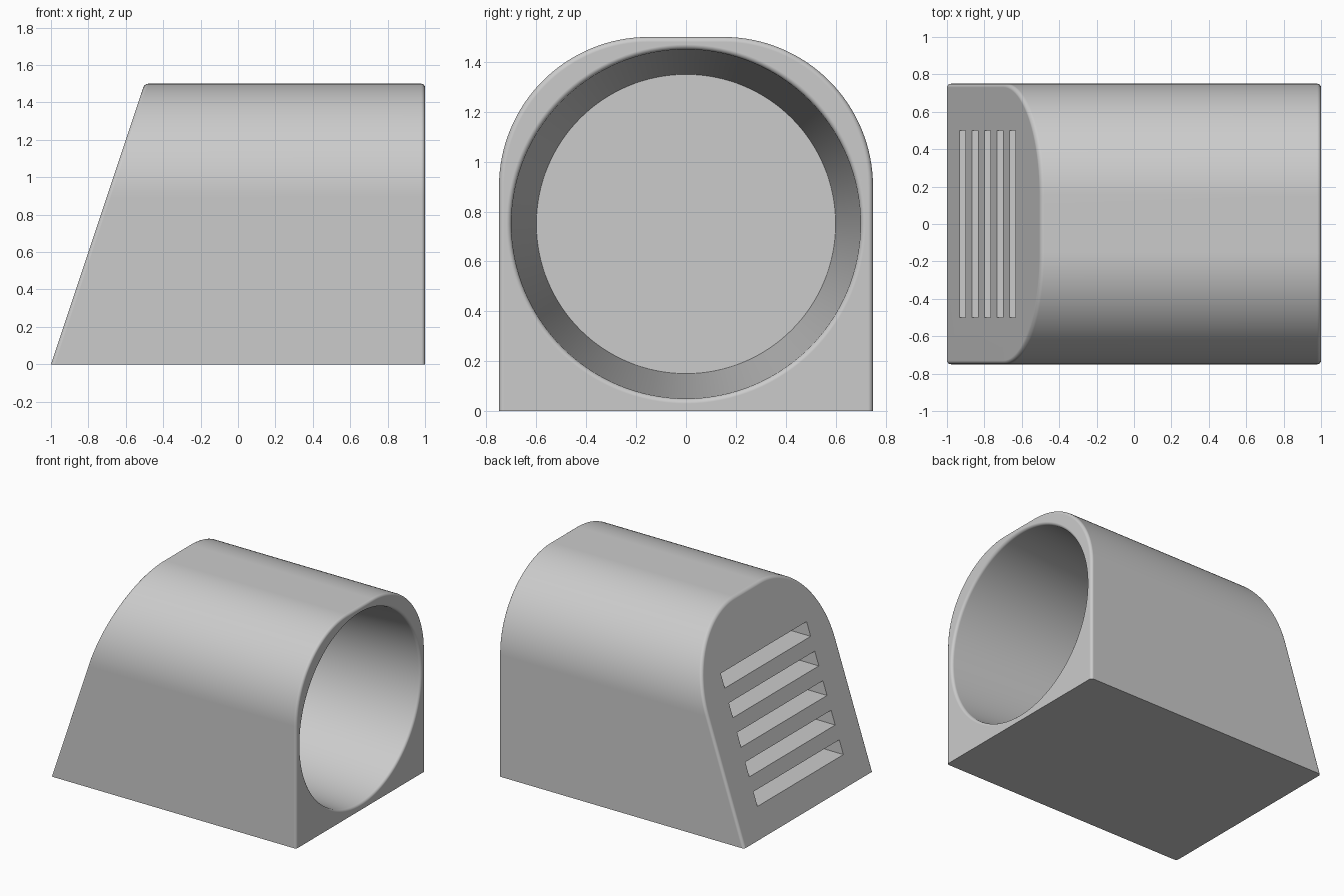
import bpy, bmesh
from math import sin, cos, pi, radians
from mathutils import Matrix, Vector

cube = bpy.data.objects.get("Cube")
if cube:
    bpy.data.objects.remove(cube, do_unlink=True)

HALF, HEIGHT, ROUND, FILLET = 0.75, 1.5, 0.6, 0.02
BORE_Z, BORE_END = 0.75, -0.4

grey = bpy.data.materials.new("light grey")
grey.use_nodes = True
grey.diffuse_color = (0.6, 0.6, 0.6, 1)
grey.node_tree.nodes["Principled BSDF"].inputs["Base Color"].default_value = (0.6, 0.6, 0.6, 1)


def slope_x(z):
    return -1 + z / 3


def make_object(name, bm):
    bmesh.ops.recalc_face_normals(bm, faces=bm.faces)
    mesh = bpy.data.meshes.new(name)
    bm.to_mesh(mesh)
    bm.free()
    mesh.materials.append(grey)
    obj = bpy.data.objects.new(name, mesh)
    bpy.context.collection.objects.link(obj)
    return obj


# Housing: arched section extruded to a sloping end
def build_housing(steps=32):
    arch = [(HALF, 0)]
    for side, start in ((1, 0), (-1, pi / 2)):
        for i in range(steps + 1):
            a = start + pi / 2 * i / steps
            arch.append((side * (HALF - ROUND) + ROUND * cos(a),
                         HEIGHT - ROUND + ROUND * sin(a)))
    arch.append((-HALF, 0))
    bm = bmesh.new()
    mouth = bm.faces.new([bm.verts.new((1, y, z)) for y, z in arch])
    slope = bm.faces.new([bm.verts.new((slope_x(z), y, z)) for y, z in arch])
    a, b = list(mouth.verts), list(slope.verts)
    for i in range(len(arch)):
        j = (i + 1) % len(arch)
        bm.faces.new((a[i], a[j], b[j], b[i]))
    # round both end rims, leaving the base sharp
    rims = [e for f in (mouth, slope) for e in f.edges
            if max(v.co.z for v in e.verts) > 0.01]
    bmesh.ops.recalc_face_normals(bm, faces=bm.faces)
    bmesh.ops.bevel(bm, geom=rims, offset=FILLET, segments=4, profile=0.5,
                    affect='EDGES', clamp_overlap=True)
    return make_object("housing", bm)


# Bore cutter: tapered plug with a flared mouth, spun around x
def build_bore():
    pts = [(BORE_END, 0), (BORE_END, 0.6)]
    for i in range(6):
        a = pi / 2 * i / 5
        pts.append((1 - FILLET + FILLET * sin(a), 0.72 - FILLET * cos(a)))
    pts += [(1.1, 0.72), (1.1, 0)]
    bm = bmesh.new()
    verts = [bm.verts.new((x, 0, BORE_Z + r)) for x, r in pts]
    edges = [bm.edges.new(p) for p in zip(verts, verts[1:])]
    bmesh.ops.spin(bm, geom=verts + edges, cent=(0, 0, BORE_Z), axis=(1, 0, 0),
                   angle=2 * pi, steps=128, use_duplicate=False)
    bmesh.ops.remove_doubles(bm, verts=bm.verts, dist=1e-5)
    return make_object("bore_cutter", bm)


# Vent cutters: five level slots in the sloping end
def build_vents():
    bm = bmesh.new()
    for i in range(5):
        z = 0.25 + 0.2 * i
        back, front = slope_x(z) + 0.18, slope_x(z) - 0.2
        place = Matrix.Translation(Vector(((back + front) / 2, 0, z)))
        size = Matrix.Diagonal((back - front, 1, 0.1, 1))
        bmesh.ops.create_cube(bm, size=1, matrix=place @ size)
    return make_object("vent_cutter", bm)


housing = build_housing()
bpy.context.view_layer.objects.active = housing
housing.select_set(True)
for cutter in (build_bore(), build_vents()):
    mod = housing.modifiers.new(cutter.name, 'BOOLEAN')
    mod.operation, mod.solver, mod.object = 'DIFFERENCE', 'EXACT', cutter
    bpy.ops.object.modifier_apply(modifier=mod.name)
    bpy.data.objects.remove(cutter, do_unlink=True)

# Smooth curved faces, keep hard edges crisp
bpy.ops.object.shade_smooth_by_angle(angle=radians(35))
normals = housing.modifiers.new("even_shading", 'WEIGHTED_NORMAL')
normals.keep_sharp = True
